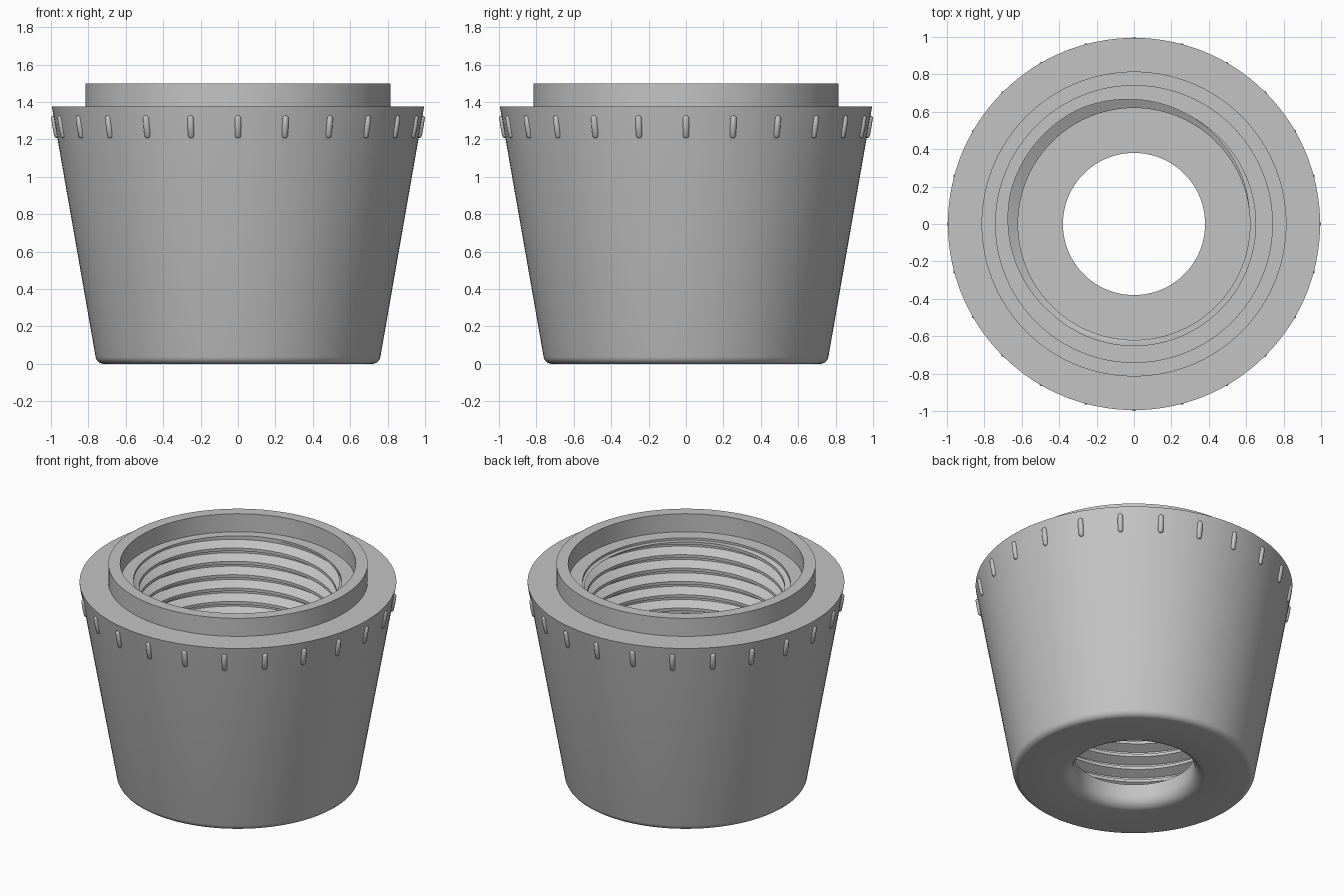
import bpy, bmesh, math
from mathutils import Matrix, Vector

if "Cube" in bpy.data.objects:
    bpy.data.objects.remove(bpy.data.objects["Cube"])

SIDES = 120
PITCH = 0.0925
FLOOR, THREAD_TOP, LEDGE = 0.15, 1.36, 1.375
CREST, ROOT = 0.62, 0.68
# one thread turn: (fraction of pitch, radius)
TURN = [(0.0, CREST), (0.22, CREST), (0.56, ROOT), (0.70, ROOT)]

grey = bpy.data.materials.new("grey")
grey.diffuse_color = (0.55, 0.55, 0.55, 1)
grey.use_nodes = True
grey.node_tree.nodes["Principled BSDF"].inputs["Base Color"].default_value = grey.diffuse_color


def finish(name, bm, angle):
    bmesh.ops.recalc_face_normals(bm, faces=bm.faces)
    mesh = bpy.data.meshes.new(name)
    bm.to_mesh(mesh)
    bm.free()
    mesh.materials.append(grey)
    ob = bpy.data.objects.new(name, mesh)
    bpy.context.collection.objects.link(ob)
    bpy.context.view_layer.objects.active = ob
    ob.select_set(True)
    bpy.ops.object.shade_smooth_by_angle(angle=math.radians(angle))
    ob.select_set(False)
    return ob


def thread_radius(z, shift):
    f = ((z - shift) / PITCH) % 1.0
    pts = TURN + [(1.0, CREST)]
    for (a, ra), (b, rb) in zip(pts, pts[1:]):
        if f <= b:
            return ra + (rb - ra) * (f - a) / (b - a)
    return CREST


def arc(cx, cz, r, a0, a1, n=6):
    return [(cx + r * math.cos(math.radians(a0 + (a1 - a0) * i / n)),
             cz + r * math.sin(math.radians(a0 + (a1 - a0) * i / n))) for i in range(n + 1)]


# Fixed outer outline: bored hole, rounded base, sloped wall, shoulder, rim, ledge
OUTLINE = [(0.38, FLOOR)] + arc(0.455, 0.075, 0.075, 180, 270)
OUTLINE += arc(0.717, 0.045, 0.045, 270, 350)
OUTLINE += [(0.995, LEDGE), (0.815, LEDGE), (0.815, 1.5), (0.74, 1.5), (0.74, LEDGE)]


def section(angle):
    """Closed wall section at one angle, with the thread shifted along its helix."""
    shift = PITCH * (angle / math.tau) + THREAD_TOP - 1.02 * PITCH
    bore = []
    for k in range(2, -18, -1):
        for f, _ in reversed(TURN):
            z = min(max(shift + (k + f) * PITCH, FLOOR), THREAD_TOP)
            bore.append((thread_radius(z, shift), z))
    lip = max(0.65, bore[0][0])
    return OUTLINE + [(lip, LEDGE), (lip, THREAD_TOP)] + bore


# Threaded cup body
bm = bmesh.new()
columns = []
for i in range(SIDES + 1):
    a = math.tau * i / SIDES
    columns.append([bm.verts.new((r * math.cos(a), r * math.sin(a), z)) for r, z in section(a)])
for c, d in zip(columns, columns[1:]):
    for j in range(len(c)):
        k = (j + 1) % len(c)
        bm.faces.new((c[j], d[j], d[k], c[k]))
bmesh.ops.remove_doubles(bm, verts=bm.verts, dist=0.00005)
bmesh.ops.dissolve_degenerate(bm, edges=bm.edges, dist=0.00005)
finish("threaded_cup", bm, 25)

# Ring of small rounded grip ribs lying on the sloped wall
bm = bmesh.new()
slope = math.atan2(0.995 - 0.761, LEDGE - 0.037)
for i in range(24):
    rib = bmesh.ops.create_uvsphere(bm, u_segments=12, v_segments=8, radius=0.018)["verts"]
    for v in rib:
        if abs(v.co.z) > 0.001:
            v.co.z += math.copysign(0.044, v.co.z)
    for v in rib:
        if abs(v.co.z) <= 0.001:
            v.co.z = 0
    place = (Matrix.Rotation(math.tau * i / 24, 4, "Z")
             @ Matrix.Translation(Vector((0.974, 0, 1.268)))
             @ Matrix.Rotation(slope, 4, "Y"))
    bmesh.ops.transform(bm, matrix=place, verts=rib)
finish("grip_ribs", bm, 50)
